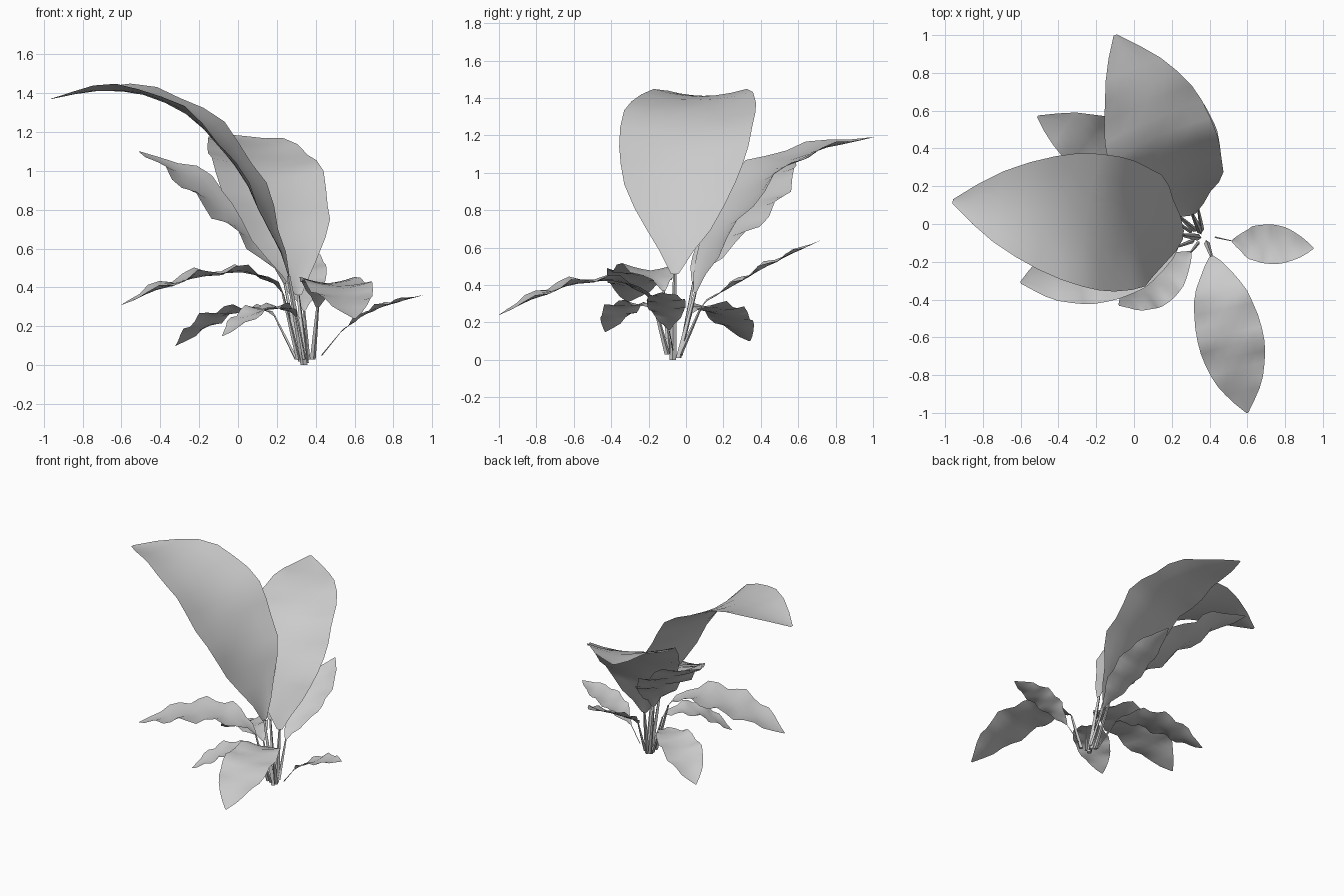
import bpy, math
from mathutils import Vector

if "Cube" in bpy.data.objects:
    bpy.data.objects.remove(bpy.data.objects["Cube"])

RINGS, ACROSS = 14, 6
PROFILE = [(0, .06), (.08, .28), (.18, .6), (.3, .86), (.45, .99), (.55, 1), (.65, .93),
           (.75, .79), (.88, .47), (.95, .22), (1, .03)]


def lerp_table(table, t):
    for (a, va), (b, vb) in zip(table, table[1:]):
        if t <= b:
            return va + (vb - va) * (t - a) / (b - a)
    return table[-1][1]


def spline(pts, n=12):
    """Smooth curve through the points, starting at the second one."""
    p = pts + [pts[-1] * 2 - pts[-2]]
    out = []
    for i in range(1, len(pts) - 1):
        a, b, c, d = p[i - 1:i + 3]
        for k in range(n):
            t = k / n
            out.append(.5 * (2 * b + (c - a) * t + (2 * a - 5 * b + 4 * c - d) * t * t
                             + (3 * b - a - 3 * c + d) * t ** 3))
    return out + [pts[-1]]


def resample(path, n):
    """Evenly spaced (fraction, point) samples along a path."""
    s = [0]
    for a, b in zip(path, path[1:]):
        s.append(s[-1] + (b - a).length)
    table = [(d / s[-1], p) for d, p in zip(s, path)]
    return [(i / n, lerp_table(table, i / n)) for i in range(n + 1)]


def make_object(name, verts, faces, smooth):
    me = bpy.data.meshes.new(name)
    me.from_pydata(verts, [], faces)
    me.polygons.foreach_set("use_smooth", [smooth] * len(faces))
    ob = bpy.data.objects.new(name, me)
    bpy.context.collection.objects.link(ob)


def leaf(name, half, wave, radius, pts):
    pts = [Vector(p) for p in pts]
    chord = pts[-1] - pts[1]
    side = chord.cross(Vector((0, 0, 1))).normalized()

    # blade: rows across the midrib, slightly cupped with rippled edges
    rib = resample(spline(pts), RINGS)
    verts, faces = [], []
    for i, (t, p) in enumerate(rib):
        a = rib[max(i - 1, 0)][1]
        b = rib[min(i + 1, RINGS)][1]
        up = side.cross(b - a).normalized()
        w = half * lerp_table(PROFILE, t)
        for j in range(ACROSS + 1):
            u = 2 * j / ACROSS - 1
            ripple = wave * math.sin(t * math.pi * 8 + (1.2 if u > 0 else 0)) * abs(u)
            lift = .13 * w * (u * u - .3) + ripple * min(1, 3 * (1 - t), 5 * t)
            verts.append(p + side * w * u + up * lift)
    n = ACROSS + 1
    for i in range(RINGS):
        for j in range(ACROSS):
            k = i * n + j
            faces.append((k, k + 1, k + n + 1, k + n))
    make_object(name + "_blade", verts, faces, True)

    # stem: four-sided tapered stalk meeting the blade
    verts, faces = [], []
    path = [(pts[0], 1), (pts[0].lerp(pts[1], .5), .8), (pts[1], .5)]
    fwd = Vector((chord.x, chord.y, 0)).normalized()
    for p, s in path:
        for d in (side, fwd, -side, -fwd):
            verts.append(p + d * radius * s)
    for i in range(2):
        for j in range(4):
            a, b = i * 4 + j, i * 4 + (j + 1) % 4
            faces.append((a, b, b + 4, a + 4))
    faces.append((3, 2, 1, 0))
    make_object(name + "_stem", verts, faces, False)


# three tall upright leaves
leaf("tall_left_leaf", .36, .014, .018,
     [(.34, -.07, 0), (.26, -.06, .46), (.19, -.04, .66), (.07, -.03, .92), (-.12, 0, 1.19),
      (-.4, .05, 1.38), (-.7, .09, 1.42), (-.96, .12, 1.37)])
leaf("tall_back_leaf", .3, .02, .016,
     [(.35, -.04, .01), (.31, .05, .36), (.24, .19, .7), (.14, .42, 1.0),
      (.05, .7, 1.13), (-.1, 1, 1.19)])
leaf("tall_back_left_leaf", .2, .028, .014,
     [(.32, -.03, .02), (.24, .04, .42), (.08, .2, .66), (-.13, .37, .86),
      (-.3, .47, 1.0), (-.51, .57, 1.1)])

# arching middle leaves
leaf("front_right_leaf", .175, .018, .015,
     [(.385, -.1, .03), (.41, -.17, .3), (.45, -.35, .42), (.51, -.6, .41),
      (.56, -.82, .33), (.6, -1, .24)])
leaf("left_leaf", .19, .024, .012,
     [(.31, -.09, .03), (.23, -.12, .37), (.05, -.18, .48), (-.2, -.23, .46),
      (-.4, -.27, .4), (-.6, -.31, .31)])
leaf("back_leaf", .12, .014, .012,
     [(.36, -.03, .03), (.34, .08, .28), (.34, .25, .4), (.33, .48, .53), (.3, .72, .64)])

# small low leaves
leaf("right_small_leaf", .105, .012, .004,
     [(.43, -.07, .05), (.52, -.09, .16), (.63, -.1, .25), (.76, -.11, .31), (.95, -.13, .36)])
leaf("front_small_leaf", .12, .015, .01,
     [(.34, -.1, .03), (.3, -.15, .25), (.2, -.25, .3), (.08, -.34, .27), (-.08, -.43, .15)])
leaf("back_left_small_leaf", .14, .018, .01,
     [(.3, -.04, .03), (.19, .03, .25), (.05, .11, .29), (-.12, .21, .24), (-.32, .34, .1)])
